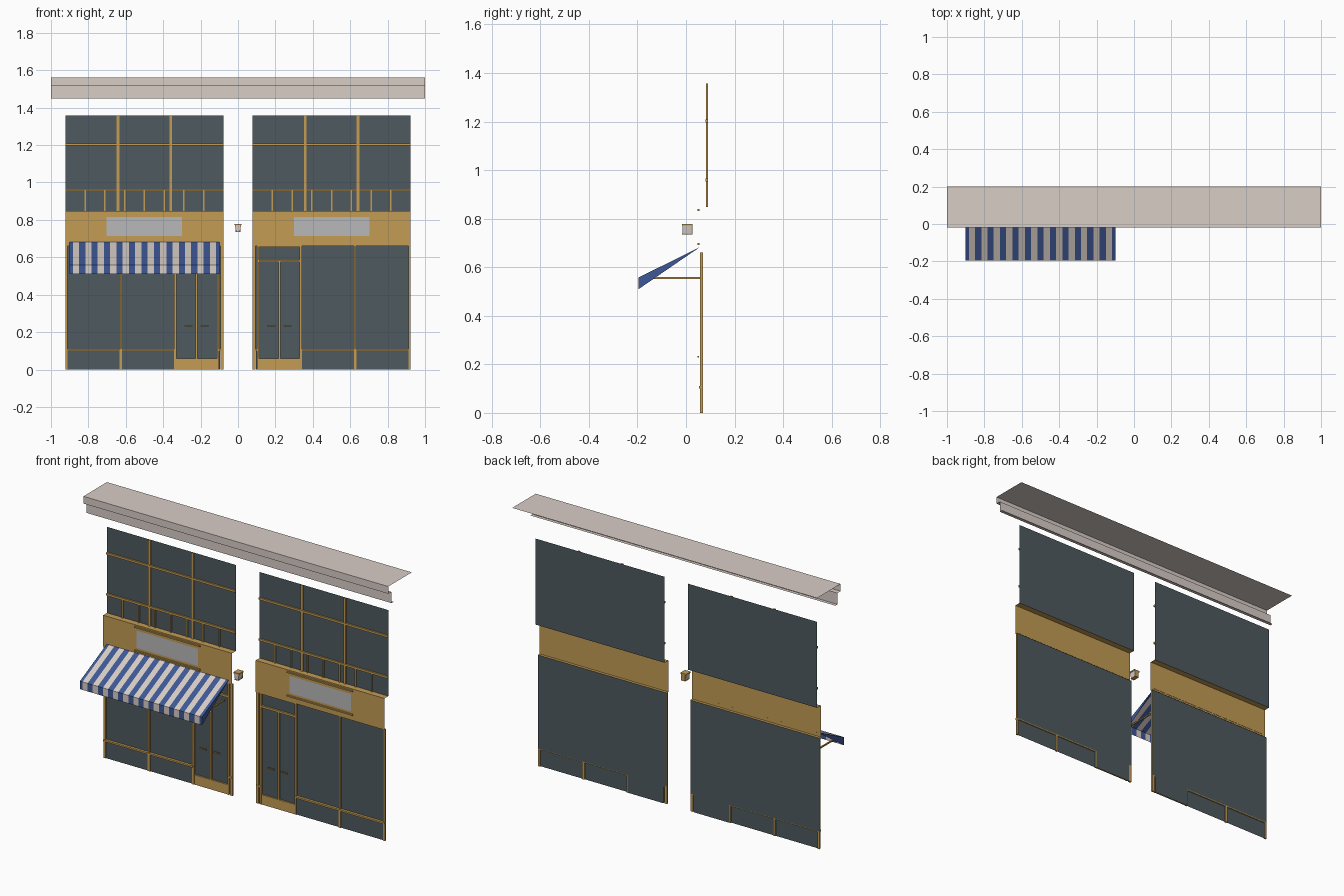
import bpy, bmesh

cube = bpy.data.objects.get("Cube")
if cube:
    bpy.data.objects.remove(cube, do_unlink=True)


def material(name, rgb):
    """Flat material from 0-255 display values, stored as linear."""
    lin = [((c / 255 + 0.055) / 1.055) ** 2.4 for c in rgb] + [1]
    m = bpy.data.materials.new(name)
    m.use_nodes = True
    m.diffuse_color = lin
    m.node_tree.nodes["Principled BSDF"].inputs["Base Color"].default_value = lin
    return m


GOLD = material("ochre_wood", (196, 156, 84))
GLASS = material("slate_glass", (78, 90, 94))
CREAM = material("warm_stone", (216, 205, 198))
BLUE = material("awning_blue", (62, 88, 150))
GREY = material("sign_grey", (184, 184, 186))


def finish(name, bm, mats, mirror=False):
    me = bpy.data.meshes.new(name)
    bm.to_mesh(me)
    bm.free()
    for m in mats:
        me.materials.append(m)
    ob = bpy.data.objects.new(name, me)
    bpy.context.collection.objects.link(ob)
    if mirror:
        mod = ob.modifiers.new("both_shops", 'MIRROR')
        mod.use_mirror_merge = False
    return ob


def boxes(name, mat, spans, mirror=True):
    """Boxes given as (x0, x1, y0, y1, z0, z1)."""
    bm = bmesh.new()
    for x0, x1, y0, y1, z0, z1 in spans:
        for v in bmesh.ops.create_cube(bm, size=1)["verts"]:
            v.co.x = x1 if v.co.x > 0 else x0
            v.co.y = y1 if v.co.y > 0 else y0
            v.co.z = z1 if v.co.z > 0 else z0
    return finish(name, bm, [mat], mirror)


def sheets(name, mat, spans):
    """Upright sheets facing the front, given as (x0, x1, y, z0, z1)."""
    bm = bmesh.new()
    for x0, x1, y, z0, z1 in spans:
        bm.faces.new([bm.verts.new(p) for p in
                      ((x0, y, z0), (x1, y, z0), (x1, y, z1), (x0, y, z1))])
    return finish(name, bm, [mat], True)


def strip(name, mat, x0, x1, profile, mirror=False):
    """Open (y, z) profile swept along x."""
    bm = bmesh.new()
    rows = [[bm.verts.new((x, y, z)) for y, z in profile] for x in (x0, x1)]
    for i in range(len(profile) - 1):
        bm.faces.new((rows[0][i], rows[0][i + 1], rows[1][i + 1], rows[1][i]))
    return finish(name, bm, [mat], mirror)


L, R = 0.0775, 0.9225          # inner and outer edge of a shop
SILL, BAND, TOP = 0.105, 0.66, 1.357
FLOOR2 = 0.847
DOOR_L, DOOR_R = 0.107, 0.335

# Cornice
strip("cornice", CREAM, -1, 1, [(0.2, 1.56), (-0.02, 1.56), (-0.02, 1.517),
                                (0.01, 1.517), (0.01, 1.45), (0.03, 1.45)])

# Upper windows
sheets("upper_glass", GLASS, [(L, R, 0.091, FLOOR2, TOP)])


def upper_bar(x, w, z1):
    return (x - w / 2, x + w / 2, 0.083, 0.09, FLOOR2, z1)


width = R - L
boxes("upper_mullions", GOLD,
      [upper_bar(L + width * k / 3, 0.015, TOP) for k in (1, 2)])
boxes("upper_rails", GOLD,
      [(L, R, 0.081, 0.0905, z - 0.006, z + 0.006) for z in (1.203, 0.96)])
boxes("balusters", GOLD,
      [upper_bar(L + width * k / 8, 0.008, 0.96) for k in range(1, 8)])

# Sign band with returns, sign plate and its two trim bars
strip("sign_band", GOLD, L, R, [(0.091, FLOOR2), (0.055, FLOOR2),
                                (0.055, BAND), (0.071, BAND)], True)
sheets("sign_plate", GREY, [(0.30, 0.703, 0.0535, 0.713, 0.815)])
boxes("sign_trims", GOLD,
      [(0.285, 0.715, 0.048, 0.055, z - 0.004, z + 0.004) for z in (0.695, 0.835)])

# Shop windows, door glass and low panels
sheets("shop_glass", GLASS, [(DOOR_R, R, 0.07, SILL, BAND),
                             (DOOR_L - 0.01, DOOR_R, 0.07, 0, BAND),
                             (L, DOOR_L - 0.01, 0.07, SILL, BAND)])
sheets("low_panels", GLASS, [(DOOR_R, R, 0.063, 0, SILL)])


def frame(x0, x1, z0, z1, y0=0.058):
    return (x0, x1, y0, 0.069, z0, z1)


boxes("shop_frame", GOLD, [
    frame(R - 0.012, R, 0, BAND),
    frame(L, 0.094, 0, BAND),
    frame(0.621, 0.631, SILL, BAND),
    frame(0.619, 0.633, 0, SILL),
    frame(DOOR_R, R, SILL - 0.005, SILL + 0.005, 0.054),
    frame(L, DOOR_L, SILL - 0.005, SILL + 0.005, 0.056),
])
boxes("door_frame", GOLD, [
    frame(0.101, 0.111, 0, BAND),
    frame(DOOR_R - 0.006, DOOR_R + 0.006, 0, BAND),
    frame(DOOR_L, DOOR_R, 0.574, 0.586),
    frame(DOOR_L, DOOR_R, BAND - 0.005, BAND),
    frame(0.217, 0.227, 0.058, 0.58, 0.06),
    frame(DOOR_L, DOOR_R, 0, 0.058, 0.06),
])
boxes("door_handles", GOLD,
      [(x, x + 0.044, 0.048, 0.054, 0.229, 0.235) for x in (0.156, 0.243)])

# Awning: striped slope and valance, with solid triangular cheeks
A0, A1, STRIPES = -0.9, -0.1, 24
profile = [(0.056, 0.682), (-0.195, 0.558), (-0.195, 0.51)]
bm = bmesh.new()
step = (A1 - A0) / STRIPES
xs = [A0] + [A0 + step * (k + 0.5) for k in range(STRIPES)] + [A1]
rows = [[bm.verts.new((x, y, z)) for y, z in profile] for x in xs]
for k in range(len(xs) - 1):
    for i in range(2):
        f = bm.faces.new((rows[k][i], rows[k][i + 1], rows[k + 1][i + 1], rows[k + 1][i]))
        f.material_index = k % 2
bm.faces.new(rows[0])
bm.faces.new(rows[-1][::-1])
finish("awning", bm, [BLUE, CREAM])
boxes("awning_arms", GOLD,
      [(x - 0.004, x + 0.004, -0.19, 0.06, 0.552, 0.559) for x in (A0 + 0.03, A1 - 0.03)],
      False)

# Wall lantern between the shops
bm = bmesh.new()
for v in bmesh.ops.create_cube(bm, size=1)["verts"]:
    half = 0.016 if v.co.z > 0 else 0.011
    v.co = (half if v.co.x > 0 else -half,
            0.022 if v.co.y > 0 else -0.014,
            0.772 if v.co.z > 0 else 0.738)
finish("lantern_body", bm, [CREAM])
boxes("lantern_trim", GOLD, [(-0.019, 0.019, -0.017, 0.026, 0.772, 0.779),
                             (-0.013, 0.013, -0.016, 0.024, 0.735, 0.738),
                             (-0.013, 0.013, 0.022, 0.026, 0.735, 0.772)], False)
